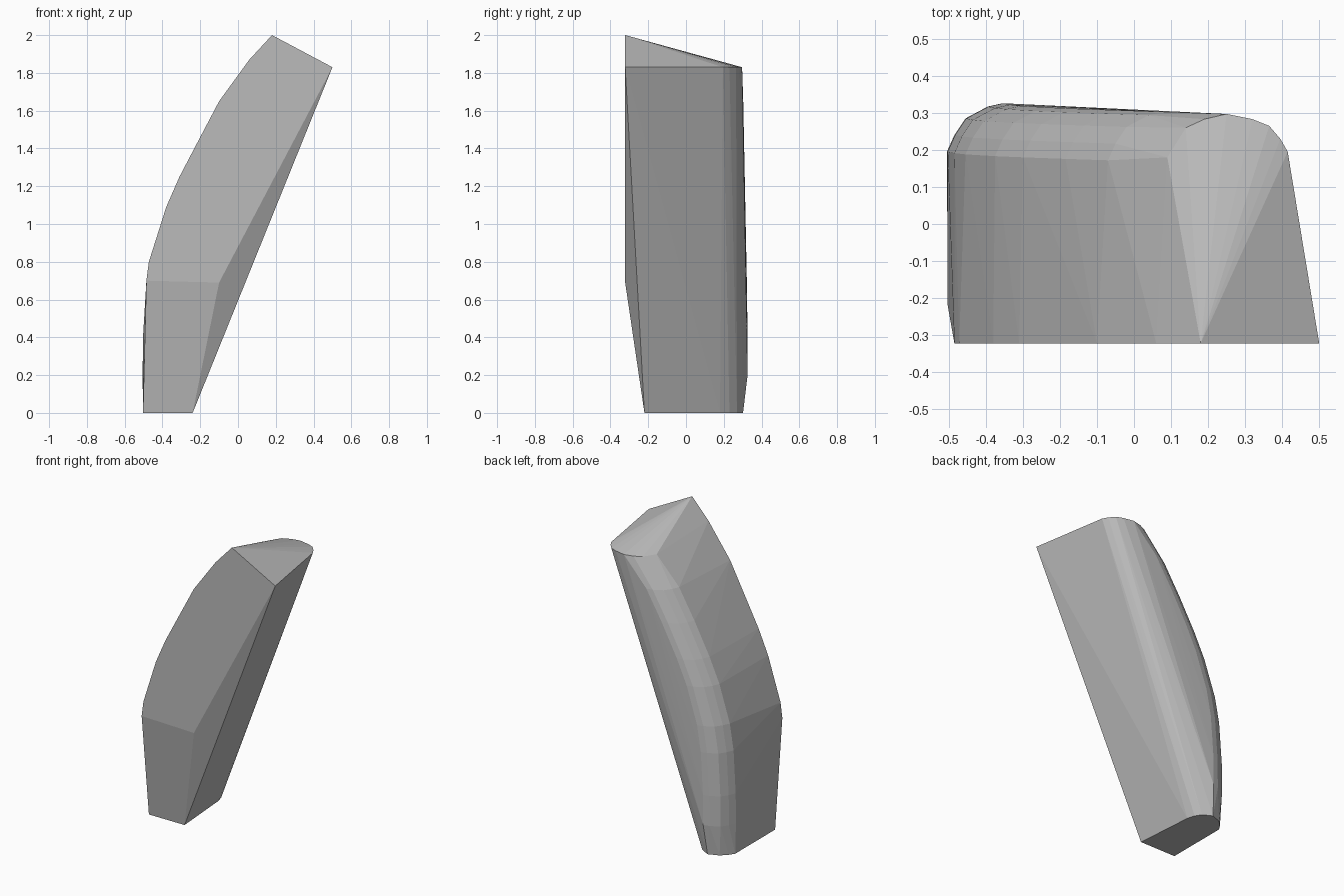
import bpy
import bmesh

cube = bpy.data.objects.get("Cube")
if cube:
    bpy.data.objects.remove(cube, do_unlink=True)

grey = bpy.data.materials.new("plain grey")
grey.use_nodes = True
colour = (0.5, 0.5, 0.5, 1)
grey.diffuse_color = colour
grey.node_tree.nodes["Principled BSDF"].inputs["Base Color"].default_value = colour

FRONT = -0.322

# Flat front outline (x, z): curved left edge, slanted tip, lower right corner
front_outline = [(-0.485, 0.7), (-0.472, 0.8), (-0.38, 1.09), (-0.31, 1.25),
                 (-0.2, 1.46), (-0.1, 1.65), (0.06, 1.87), (0.18, 2.0),
                 (0.5, 1.83), (-0.1, 0.69)]
points = [(x, FRONT, z) for x, z in front_outline]

# Foot outline (x, y)
foot = [(-0.24, -0.22), (-0.503, -0.22), (-0.503, 0.2), (-0.48, 0.235), (-0.44, 0.275),
        (-0.37, 0.302), (-0.31, 0.27), (-0.285, 0.23), (-0.27, 0.18)]
points += [(x, y, 0) for x, y in foot]

# Rounded rear edge of the slanted top (x, y)
top_arc = [(0.09, 0.18), (0.14, 0.26), (0.19, 0.283), (0.25, 0.297), (0.32, 0.283),
           (0.365, 0.265), (0.395, 0.23), (0.415, 0.195)]
points += [(x, y, 1.83) for x, y in top_arc]

# Rounded rear left edge: the same corner swept up the curved spine (x, z)
spine = [(-0.505, 0.2), (-0.503, 0.4), (-0.485, 0.68), (-0.455, 0.85),
         (-0.375, 1.09), (-0.3, 1.25), (-0.185, 1.46), (-0.07, 1.65)]
corner = [(0, 0.195), (0.02, 0.24), (0.05, 0.285), (0.11, 0.317), (0.15, 0.326)]
for x, z in spine:
    inset = 0.02 * max(0, z - 0.5)
    points += [(x + dx, y - inset, z) for dx, y in corner]

# Solid wrapped tightly round all the outlines
bm = bmesh.new()
for p in points:
    bm.verts.new(p)
hull = bmesh.ops.convex_hull(bm, input=bm.verts[:])
spare = {g for key in ("geom_interior", "geom_unused") for g in hull[key]
         if isinstance(g, bmesh.types.BMVert)}
bmesh.ops.delete(bm, geom=list(spare), context='VERTS')
bmesh.ops.recalc_face_normals(bm, faces=bm.faces[:])
mesh = bpy.data.meshes.new("curved_wedge")
bm.to_mesh(mesh)
bm.free()
mesh.materials.append(grey)
wedge = bpy.data.objects.new("curved_wedge", mesh)
bpy.context.collection.objects.link(wedge)
